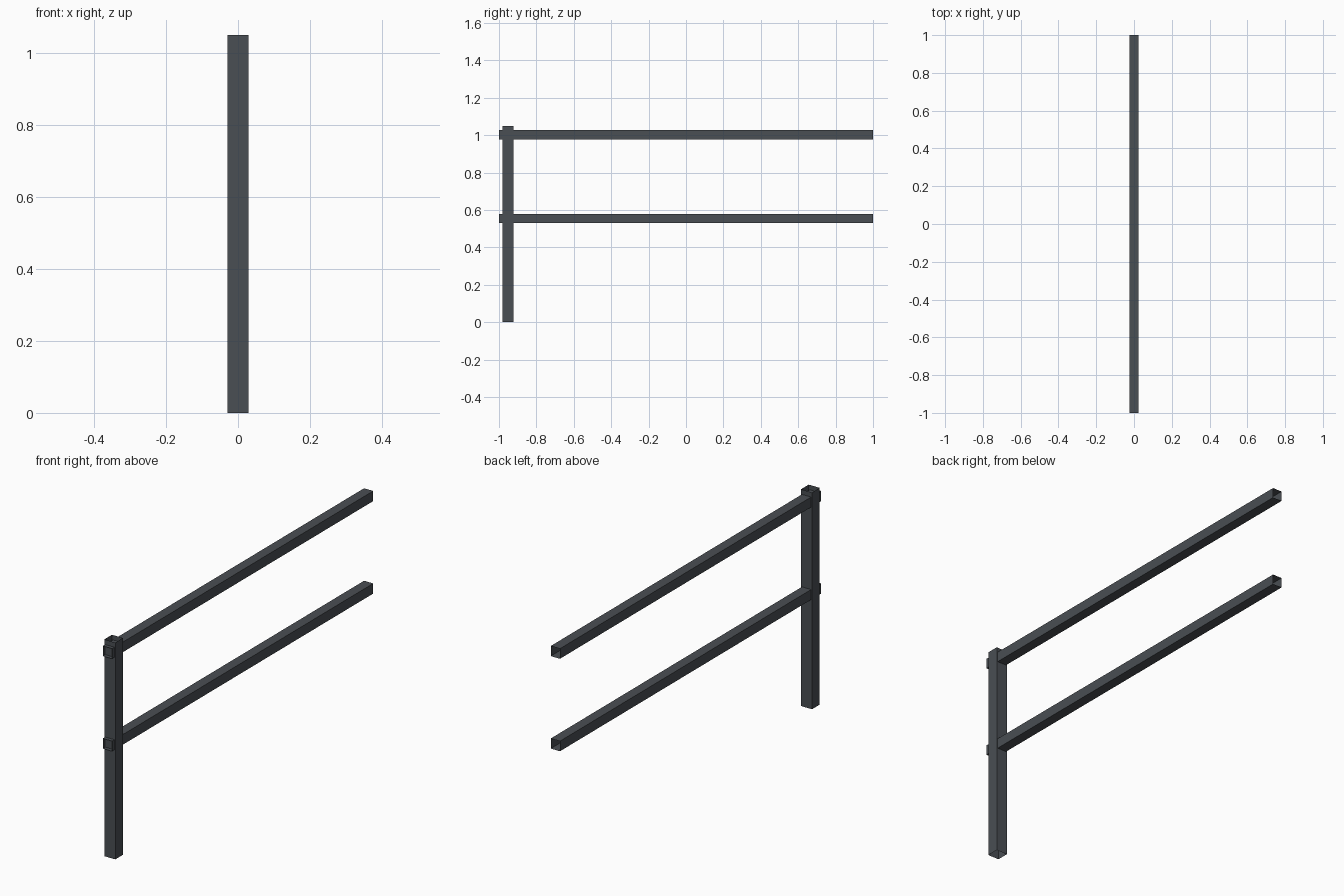
import bpy
import bmesh
from mathutils import Matrix, Vector

cube = bpy.data.objects.get("Cube")
if cube:
    bpy.data.objects.remove(cube, do_unlink=True)

steel = bpy.data.materials.new("dark grey steel")
steel.use_nodes = True
colour = (0.068, 0.077, 0.087, 1)
steel.diffuse_color = colour
steel.node_tree.nodes["Principled BSDF"].inputs["Base Color"].default_value = colour


def square_tube(name, centre, size, axis):
    """Thin-walled square tube, open at both ends along the given axis."""
    bm = bmesh.new()
    bmesh.ops.create_cube(bm, size=1, matrix=Matrix.Diagonal((*size, 1)))
    bm.normal_update()
    ends = [f for f in bm.faces if abs(f.normal[axis]) > 0.9]
    bmesh.ops.delete(bm, geom=ends, context='FACES_ONLY')
    mesh = bpy.data.meshes.new(name)
    bm.to_mesh(mesh)
    bm.free()
    mesh.materials.append(steel)
    obj = bpy.data.objects.new(name, mesh)
    obj.location = Vector(centre)
    bpy.context.collection.objects.link(obj)
    return obj


# Upright post at the front end
POST, RAIL, HEIGHT = 0.059, 0.049, 1.05
square_tube("post", (0, -0.952, HEIGHT / 2), (POST, POST, HEIGHT), 2)

# Two rails running through the post
for name, z in (("top_rail", 1.002), ("middle_rail", 0.554)):
    square_tube(name, (0, 0, z), (RAIL, 2, RAIL), 1)
